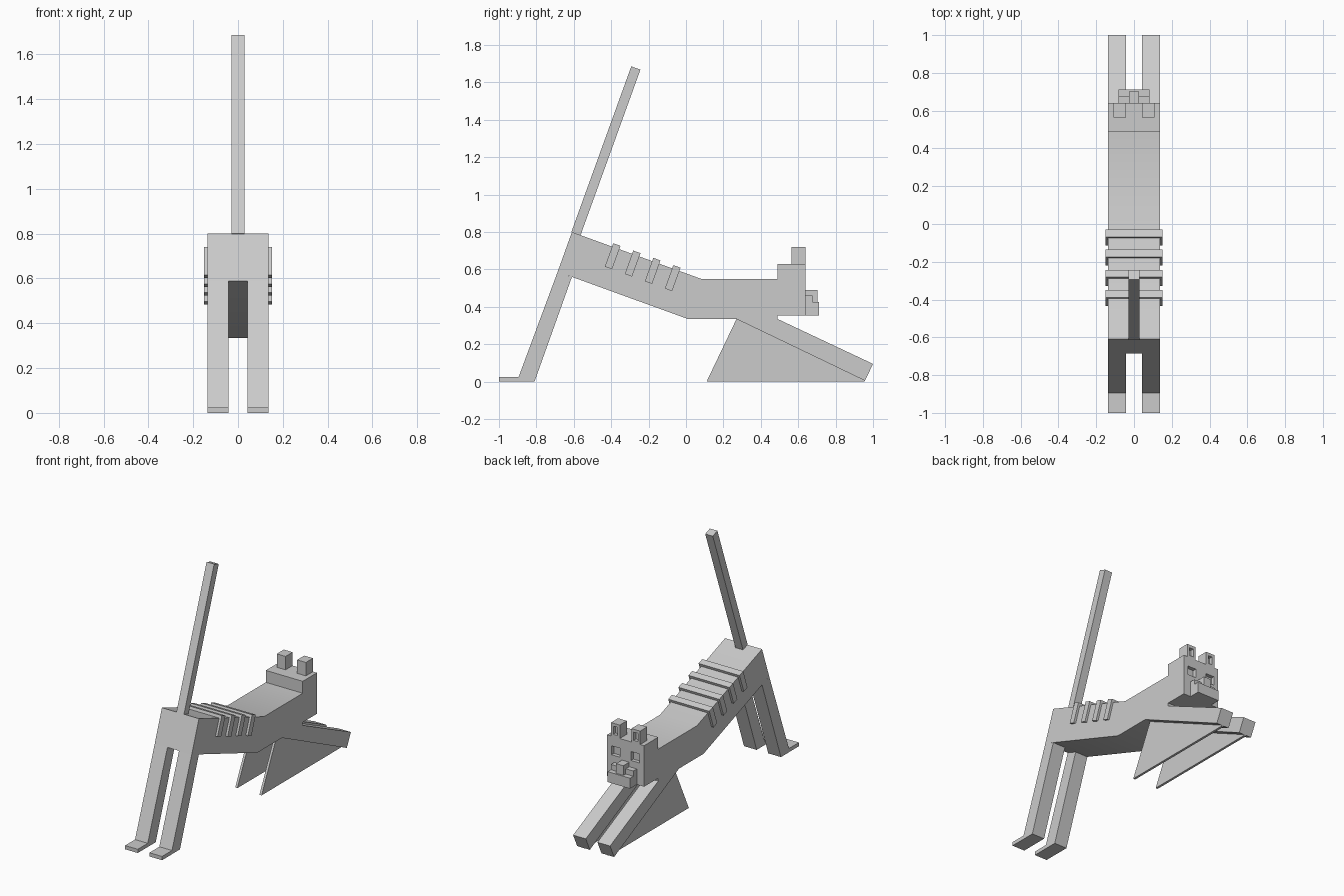
import bpy, bmesh
from math import radians
from mathutils import Vector

scene = bpy.context.scene
if "Cube" in scene.objects:
    bpy.data.objects.remove(scene.objects["Cube"], do_unlink=True)

grey = bpy.data.materials.new("plain grey")
grey.use_nodes = True
grey.diffuse_color = (0.6, 0.6, 0.6, 1)
grey.node_tree.nodes["Principled BSDF"].inputs["Base Color"].default_value = (0.6, 0.6, 0.6, 1)


def slab(name, profile, x0, x1):
    """Extrude a (y, z) side profile from x0 to x1."""
    bm = bmesh.new()
    face = bm.faces.new([bm.verts.new((x0, y, z)) for y, z in profile])
    grown = bmesh.ops.extrude_face_region(bm, geom=[face])["geom"]
    moved = [v for v in grown if isinstance(v, bmesh.types.BMVert)]
    bmesh.ops.translate(bm, vec=(x1 - x0, 0, 0), verts=moved)
    bmesh.ops.recalc_face_normals(bm, faces=bm.faces)
    mesh = bpy.data.meshes.new(name)
    bm.to_mesh(mesh)
    bm.free()
    mesh.materials.append(grey)
    obj = bpy.data.objects.new(name, mesh)
    scene.collection.objects.link(obj)
    return obj


def box(name, x, y, z):
    return slab(name, [(y[0], z[0]), (y[1], z[0]), (y[1], z[1]), (y[0], z[1])], *x)


def bar(name, base, along, length, width, half_x):
    """Tilted bar whose lower front corner is base, leaning along a direction."""
    a = Vector(along).normalized()
    side = Vector((a.y, -a.x)) * width
    b = Vector(base)
    return slab(name, [b, b + side, b + side + a * length, b + a * length], -half_x, half_x)


def cut(target, cutter):
    mod = target.modifiers.new("recess", "BOOLEAN")
    mod.operation = "DIFFERENCE"
    mod.solver = "EXACT"
    mod.object = cutter
    cutter.hide_render = True
    bpy.context.view_layer.objects.active = target
    bpy.ops.object.modifier_apply(modifier=mod.name)
    bpy.data.objects.remove(cutter, do_unlink=True)


HALF, GAP = 0.137, 0.043
LEAN = (0.34, 0.94)

# Arched torso with a soft bend along the back
body = slab("body", [(-0.686, 0.588), (-0.61, 0.80), (0.08, 0.55), (0.49, 0.55),
                     (0.49, 0.335), (0.01, 0.335)], -HALF, HALF)

# Head, muzzle, cheeks and nose
head = box("head", (-HALF, HALF), (0.49, 0.64), (0.355, 0.63))
box("muzzle", (-0.083, 0.083), (0.64, 0.712), (0.355, 0.425))
box("cheeks", (-0.083, 0.083), (0.64, 0.677), (0.425, 0.46))
box("nose", (-0.027, 0.027), (0.64, 0.702), (0.425, 0.49))

# Paired parts
for side, s in (("right", -1), ("left", 1)):
    def span(a, b):
        return sorted((s * a, s * b))

    slab(side + "_hind_leg", [(-0.686, 0.588), (-0.61, 0.56), (-0.81, 0), (-1, 0),
                              (-1, 0.025), (-0.895, 0.025)], *span(GAP, HALF))
    slab(side + "_foreleg", [(0.27, 0.335), (0.49, 0.335), (1, 0.095), (0.957, 0.005)],
         *span(GAP, HALF))
    slab(side + "_support_plate", [(0.11, 0), (0.27, 0.335), (0.957, 0.005), (0.95, 0)],
         *span(0.082, 0.098))
    ear = box(side + "_ear", span(0.043, 0.108), (0.565, 0.64), (0.63, 0.72))
    cut(ear, box("ear_cutter", span(0.06, 0.091), (0.615, 0.66), (0.645, 0.70)))
    cut(head, box("eye_cutter", span(0.04, 0.105), (0.615, 0.66), (0.505, 0.565)))

# Raised bands across the back
for i in range(4):
    bar(f"back_band_{i + 1}", (-0.434 + 0.107 * i, 0.615 - 0.039 * i), LEAN, 0.133, 0.041, 0.152)

# Straight tail
bar("tail", (-0.613, 0.80), LEAN, 0.942, 0.052, 0.028)

# Soft shading across the gentle bend only
bpy.ops.object.select_all(action="DESELECT")
body.select_set(True)
bpy.context.view_layer.objects.active = body
bpy.ops.object.shade_smooth_by_angle(angle=radians(30))
